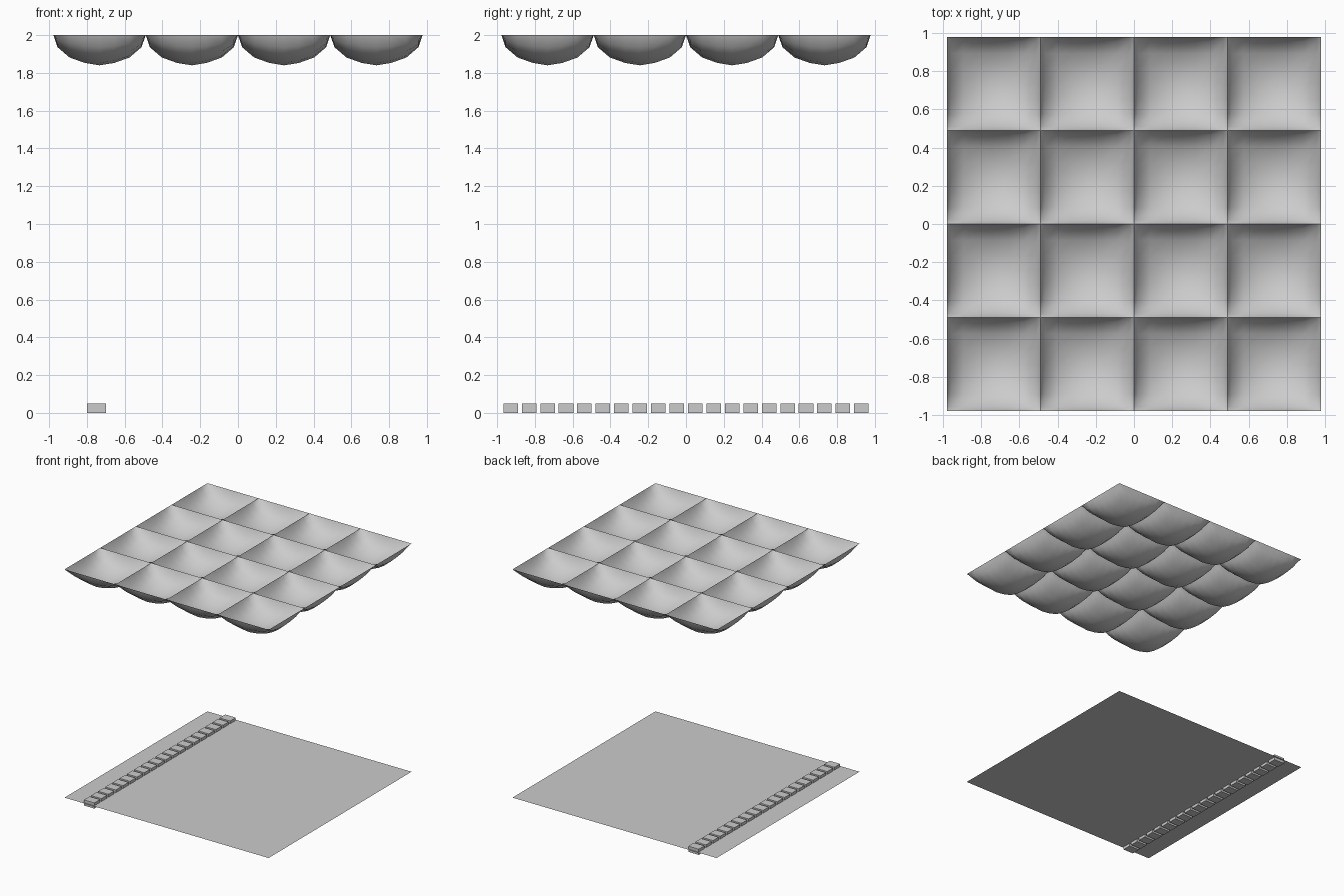
import bpy, bmesh

if "Cube" in bpy.data.objects:
    bpy.data.objects.remove(bpy.data.objects["Cube"])

TILE = 0.4887          # side of one ceiling cushion
HALF = TILE * 2        # half width of floor and ceiling
DEPTH = 0.16           # sag of each cushion
MID = 0.0245           # floor level, halfway up the blocks


def add_object(name, bm):
    mesh = bpy.data.meshes.new(name)
    bm.to_mesh(mesh)
    bm.free()
    obj = bpy.data.objects.new(name, mesh)
    bpy.context.collection.objects.link(obj)
    return obj


# Sag profile from edge to centre, mirrored: (position, relative depth)
half = [(-1.0, 0.0), (-0.91, 0.40), (-0.65, 0.74), (-0.32, 0.92)]
profile = half + [(0.0, 1.0)] + [(-t, d) for t, d in reversed(half)]

# One sagging fabric cushion, open at the top
bm = bmesh.new()
grid = [[bm.verts.new((tx * TILE / 2, ty * TILE / 2, -DEPTH * dx * dy))
         for tx, dx in profile] for ty, dy in profile]
n = len(profile) - 1
for j in range(n):
    for i in range(n):
        face = bm.faces.new((grid[j][i], grid[j][i + 1],
                             grid[j + 1][i + 1], grid[j + 1][i]))
        face.smooth = True
cushion = add_object("ceiling_cushion", bm)

# Four by four ceiling of cushions
for j in range(4):
    for i in range(4):
        obj = cushion
        if i or j:
            obj = cushion.copy()
            bpy.context.collection.objects.link(obj)
        obj.location = ((i - 1.5) * TILE, (j - 1.5) * TILE, 2.0)

# Thin floor sheet
bm = bmesh.new()
bmesh.ops.create_grid(bm, x_segments=1, y_segments=1, size=HALF)
floor = add_object("floor", bm)
floor.location.z = MID

# Row of twenty blocks set into the floor
pitch = 2 * HALF / 20
bm = bmesh.new()
bmesh.ops.create_cube(bm, size=1)
bmesh.ops.scale(bm, verts=bm.verts, vec=(0.1, 0.077, 2 * MID))
block = add_object("floor_block", bm)
for k in range(20):
    obj = block
    if k:
        obj = block.copy()
        bpy.context.collection.objects.link(obj)
    obj.location = (-0.749, (k - 9.5) * pitch, MID)
